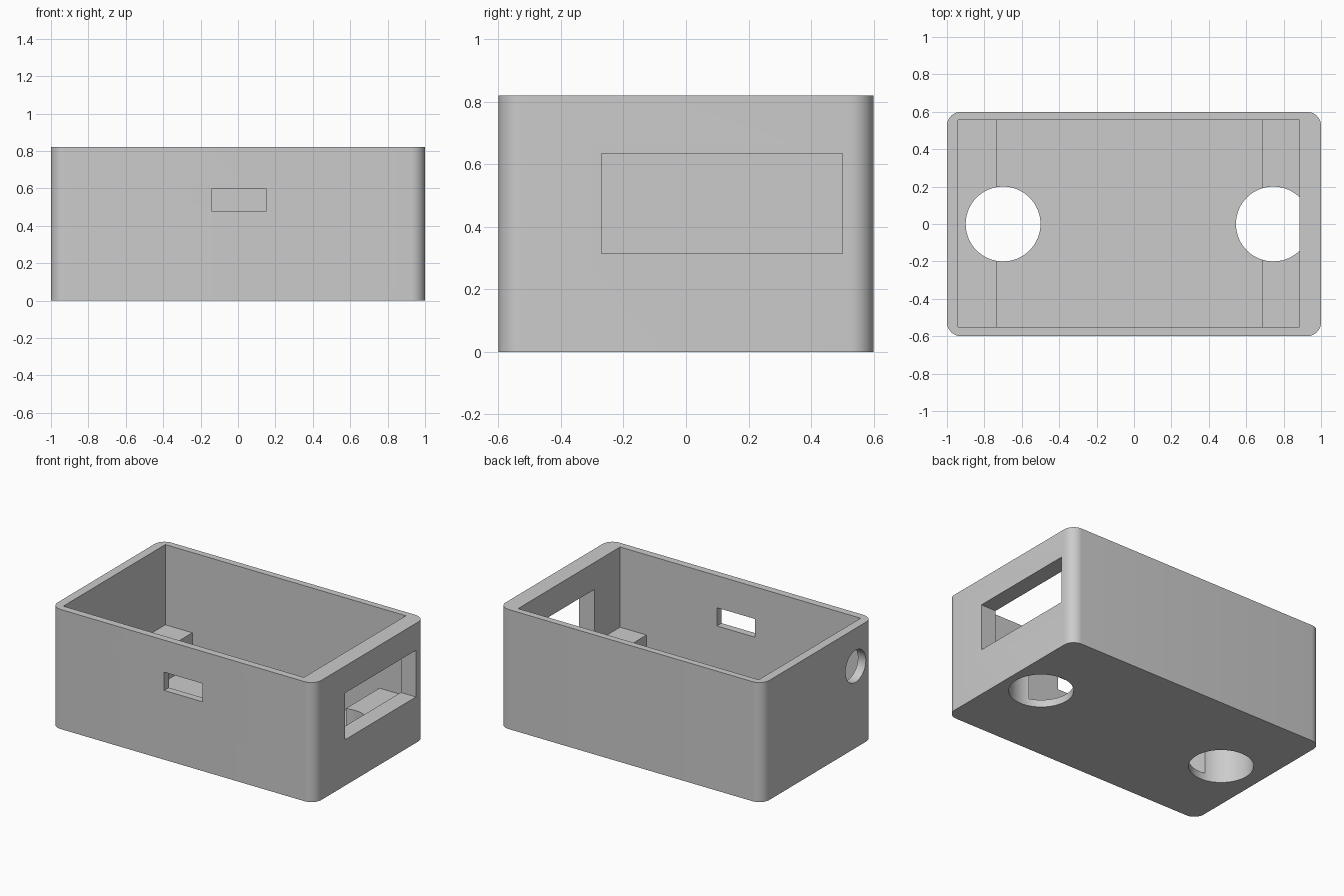
import bpy
import bmesh
import math
from mathutils import Matrix, Vector

cube = bpy.data.objects.get("Cube")
if cube:
    bpy.data.objects.remove(cube, do_unlink=True)

grey = bpy.data.materials.new("plain grey")
grey.use_nodes = True
colour = (0.6, 0.6, 0.6, 1)
grey.diffuse_color = colour
grey.node_tree.nodes["Principled BSDF"].inputs["Base Color"].default_value = colour


def add_object(name, bm):
    mesh = bpy.data.meshes.new(name)
    bm.to_mesh(mesh)
    bm.free()
    mesh.materials.append(grey)
    obj = bpy.data.objects.new(name, mesh)
    bpy.context.collection.objects.link(obj)
    return obj


def box_mesh(low, high):
    low, high = Vector(low), Vector(high)
    bm = bmesh.new()
    bmesh.ops.create_cube(bm, size=1)
    bmesh.ops.scale(bm, vec=high - low, verts=bm.verts)
    bmesh.ops.translate(bm, vec=(low + high) / 2, verts=bm.verts)
    return bm


def cylinder_mesh(centre, radius, depth, rotation=Matrix()):
    bm = bmesh.new()
    bmesh.ops.create_cone(bm, cap_ends=True, segments=64, radius1=radius,
                          radius2=radius, depth=depth,
                          matrix=Matrix.Translation(centre) @ rotation)
    return bm


def cut(target, name, bm):
    cutter = add_object(name, bm)
    cutter.hide_render = True
    mod = target.modifiers.new(name, "BOOLEAN")
    mod.operation = "DIFFERENCE"
    mod.solver = "EXACT"
    mod.object = cutter
    bpy.context.view_layer.objects.active = target
    bpy.ops.object.modifier_apply(modifier=mod.name)
    bpy.data.objects.remove(cutter, do_unlink=True)


# Outer block with rounded upright corners
HEIGHT, FLOOR, LEDGE = 0.82, 0.05, 0.27
body = box_mesh((-1, -0.6, 0), (1, 0.6, HEIGHT))
uprights = [e for e in body.edges
            if abs(e.verts[0].co.z - e.verts[1].co.z) > 0.1]
bmesh.ops.bevel(body, geom=uprights, offset=0.075, segments=10,
                profile=0.5, affect="EDGES")
case = add_object("enclosure_case", body)

# Cavity, leaving a raised ledge at each end
cut(case, "upper_cavity", box_mesh((-0.94, -0.55, LEDGE), (0.885, 0.555, 1)))
cut(case, "lower_cavity", box_mesh((-0.735, -0.55, FLOOR), (0.685, 0.555, 0.5)))

# Round openings through the floor and ledges
for x in (-0.7, 0.745):
    cut(case, "floor_hole", cylinder_mesh((x, 0, LEDGE / 2), 0.2, LEDGE + 0.002))

# Side window, front slot and round cable hole
cut(case, "side_window", box_mesh((0.8, -0.27, 0.315), (1.1, 0.5, 0.635)))
cut(case, "front_slot", box_mesh((-0.14, -0.7, 0.475), (0.15, -0.5, 0.6)))
cut(case, "cable_hole", cylinder_mesh((-0.97, -0.41, 0.56), 0.11, 0.2,
                                      Matrix.Rotation(math.pi / 2, 4, "Y")))

# Smooth the round surfaces and keep the edges crisp
bpy.ops.object.select_all(action="DESELECT")
case.select_set(True)
bpy.context.view_layer.objects.active = case
bpy.ops.object.shade_smooth_by_angle(angle=math.radians(30))
